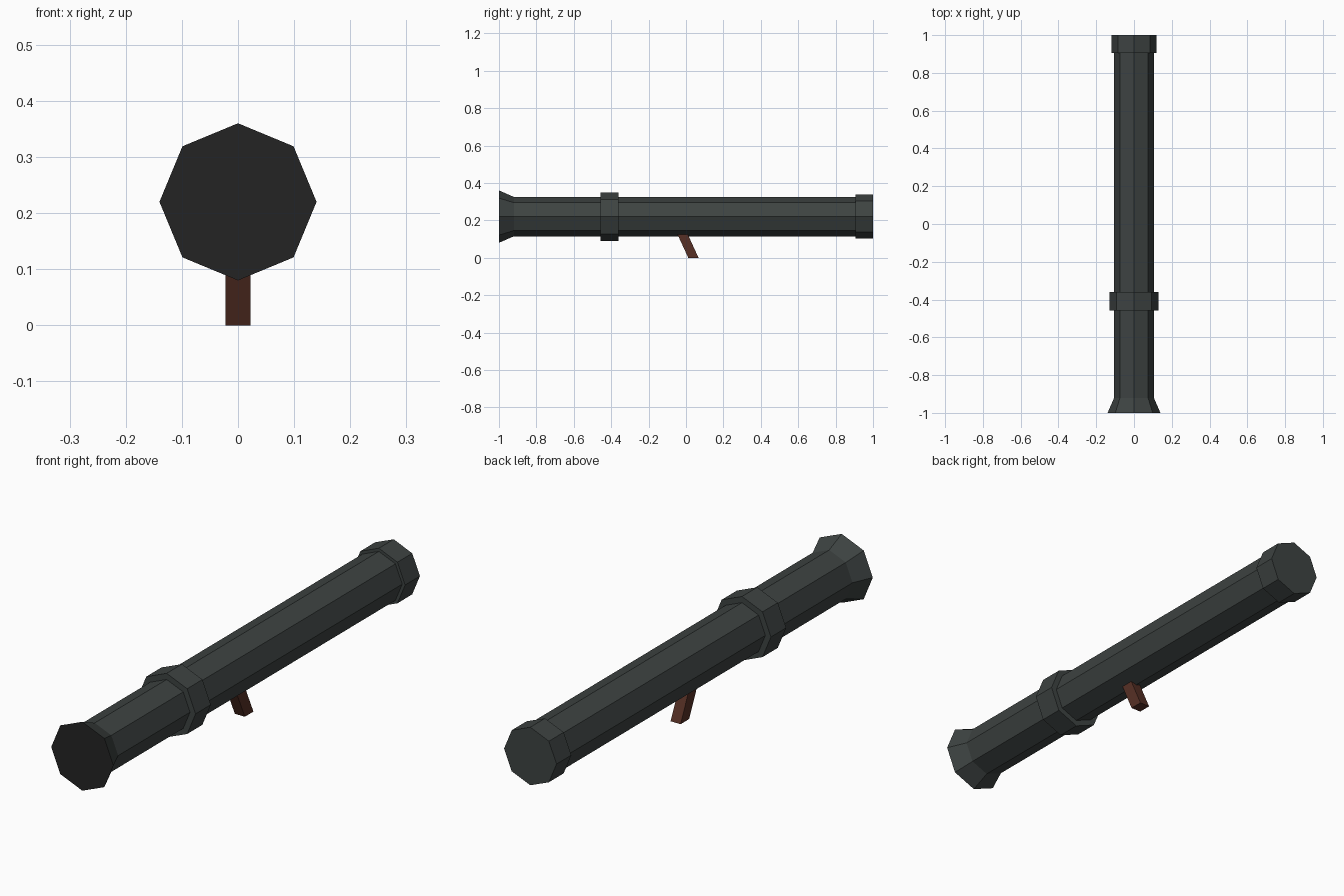
import bpy, bmesh, math

if "Cube" in bpy.data.objects:
    bpy.data.objects.remove(bpy.data.objects["Cube"])

AXIS_Z = 0.22  # height of the tube axis


def material(name, rgb):
    m = bpy.data.materials.new(name)
    m.diffuse_color = (*rgb, 1.0)
    m.use_nodes = True
    m.node_tree.nodes["Principled BSDF"].inputs["Base Color"].default_value = m.diffuse_color
    return m


steel = material("dark green grey", (0.047, 0.056, 0.054))
black = material("near black", (0.017, 0.017, 0.017))
brown = material("grip brown", (0.095, 0.030, 0.019))


def finish(bm, name, *mats):
    bmesh.ops.recalc_face_normals(bm, faces=bm.faces)
    me = bpy.data.meshes.new(name)
    bm.to_mesh(me)
    bm.free()
    for m in mats:
        me.materials.append(m)
    ob = bpy.data.objects.new(name, me)
    bpy.context.collection.objects.link(ob)
    return ob


def octagon_lathe(name, profile, *mats):
    """Eight-sided solid along y from (y, radius) pairs, capped at both ends."""
    bm = bmesh.new()
    rings = []
    for y, r in profile:
        rings.append([bm.verts.new((r * math.cos(i * math.pi / 4), y,
                                    AXIS_Z + r * math.sin(i * math.pi / 4)))
                      for i in range(8)])
    for a, b in zip(rings, rings[1:]):
        for i in range(8):
            j = (i + 1) % 8
            bm.faces.new((a[i], a[j], b[j], b[i]))
    front = bm.faces.new(rings[0])
    bm.faces.new(rings[-1])
    if len(mats) > 1:
        front.material_index = 1
    return finish(bm, name, *mats)


# Tube with flared front end (black mouth) and stepped rear rim
octagon_lathe("tube", [(-1.0, 0.14), (-0.92, 0.105), (0.905, 0.105),
                       (0.905, 0.118), (1.0, 0.118)], steel, black)

# Raised collar
octagon_lathe("collar", [(-0.458, 0.13), (-0.36, 0.13)], steel)

# Slanted grip: side outline (y, z) extruded across x
bm = bmesh.new()
outline = [(0.012, 0.0), (0.067, 0.0), (0.005, 0.135), (-0.050, 0.135)]
face = bm.faces.new([bm.verts.new((-0.0225, y, z)) for y, z in outline])
out = bmesh.ops.extrude_face_region(bm, geom=[face])
bmesh.ops.translate(bm, vec=(0.045, 0, 0),
                    verts=[v for v in out["geom"] if isinstance(v, bmesh.types.BMVert)])
finish(bm, "grip", brown)
